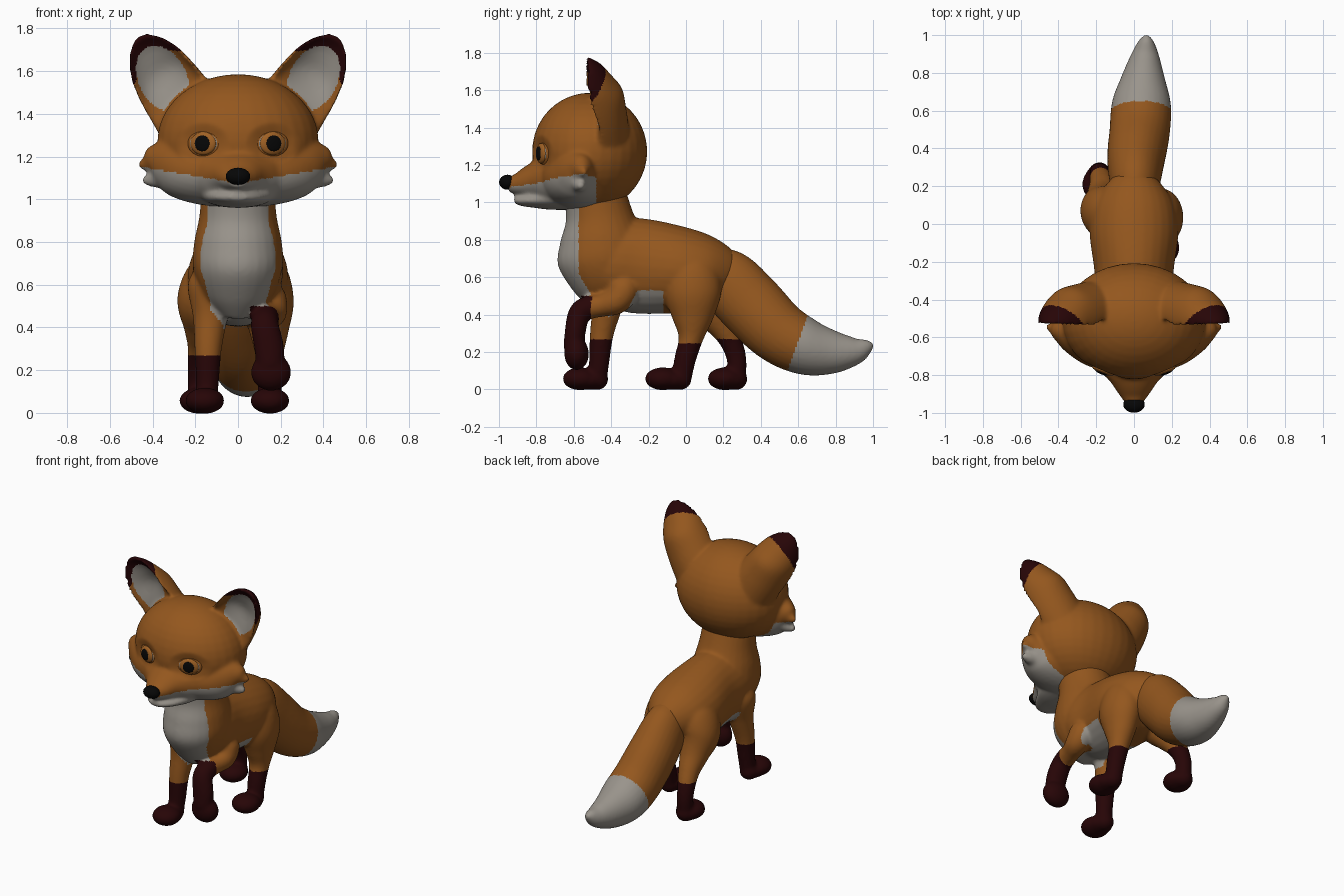
import bpy, bmesh, math
from mathutils import Vector, Matrix
from mathutils.bvhtree import BVHTree

if "Cube" in bpy.data.objects:
    bpy.data.objects.remove(bpy.data.objects["Cube"])


def material(name, rgb):
    m = bpy.data.materials.new(name)
    m.diffuse_color = (*rgb, 1)
    m.use_nodes = True
    m.node_tree.nodes["Principled BSDF"].inputs["Base Color"].default_value = m.diffuse_color
    return m


FUR, CREAM, SOCK, BLACK, IRIS = range(5)
MATS = [material("orange fur", (0.295, 0.095, 0.013)),
        material("cream fur", (0.32, 0.295, 0.26)),
        material("dark brown fur", (0.02, 0.0015, 0.002)),
        material("black", (0.002, 0.002, 0.002)),
        material("amber iris", (0.35, 0.12, 0.018))]


def spline(pts, steps=6):
    """Catmull-Rom through rows of numbers."""
    rows = []
    for i in range(len(pts) - 1):
        a, b, c, d = (pts[max(0, min(len(pts) - 1, i + k))] for k in (-1, 0, 1, 2))
        for s in range(steps):
            t = s / steps
            rows.append([0.5 * (2 * q + (r - p) * t + (2 * p - 5 * q + 4 * r - w) * t * t
                                + (3 * q - p - 3 * r + w) * t ** 3)
                         for p, q, r, w in zip(a, b, c, d)])
    rows.append(list(pts[-1]))
    return rows


def loft(bm, pts, ref=(1, 0, 0), n=28):
    """Closed tube; rows are x, y, z, side radius, up radius, front shape (-1 ellipse, >0 cupped)."""
    pts = [tuple(p) + (p[3],) * (len(p) == 4) for p in pts]
    rows = spline([p + (-1,) * (len(p) == 5) for p in pts])
    rings, faces = [], []
    for i, (x, y, z, ra, rb, k) in enumerate(rows):
        tan = (Vector(rows[min(i + 1, len(rows) - 1)][:3]) - Vector(rows[max(i - 1, 0)][:3])).normalized()
        side = Vector(ref)
        side = (side - tan * side.dot(tan)).normalized()
        up = tan.cross(side)
        ring = []
        for j in range(n):
            a = 2 * math.pi * j / n
            v = math.sin(a)
            if v < -1e-6:
                v = k * abs(v) - 0.42 * max(0, k)
            ring.append(bm.verts.new(Vector((x, y, z)) + side * max(ra, .004) * math.cos(a) + up * max(rb, .004) * v))
        rings.append(ring)
    for r, q in zip(rings, rings[1:]):
        for j in range(n):
            faces.append(bm.faces.new((r[j], r[(j + 1) % n], q[(j + 1) % n], q[j])))
    faces += [bm.faces.new(rings[0][::-1]), bm.faces.new(rings[-1])]
    bmesh.ops.recalc_face_normals(bm, faces=faces)


def ball(bm, centre, radii, turn=0):
    m = Matrix.Translation(centre) @ Matrix.Rotation(turn, 4, 'Z') @ Matrix.Diagonal((*radii, 1))
    bmesh.ops.create_uvsphere(bm, u_segments=32, v_segments=20, radius=1, matrix=m)


def finish(name, bm, rule, voxel=0, soften=8):
    """Make the object, fuse its volumes, smooth it and colour its faces by a rule."""
    me = bpy.data.meshes.new(name)
    bm.to_mesh(me)
    bm.free()
    ob = bpy.data.objects.new(name, me)
    bpy.context.collection.objects.link(ob)
    if voxel:
        r = ob.modifiers.new("fuse", 'REMESH')
        r.mode, r.voxel_size = 'VOXEL', voxel
        s = ob.modifiers.new("soften", 'SMOOTH')
        s.factor, s.iterations = 0.5, soften
        dg = bpy.context.evaluated_depsgraph_get()
        me = bpy.data.meshes.new_from_object(ob.evaluated_get(dg))
        me.name = name
        ob.modifiers.clear()
        ob.data = me
    me.materials.clear()
    used = [rule(p.center, p.normal) for p in me.polygons]
    slots = sorted(set(used))
    for i in slots:
        me.materials.append(MATS[i])
    for p, u in zip(me.polygons, used):
        p.material_index = slots.index(u)
        p.use_smooth = True
    return ob


def solid(name, centre, radii, colour, turn=0):
    bm = bmesh.new()
    ball(bm, centre, radii, turn)
    return finish(name, bm, lambda c, n: colour)


# Head: skull, muzzle, lower jaw, cheek tufts and cupped ears
bm = bmesh.new()
SKULL, SKULL_R = (0, -.515, 1.272), (.378, .308, .314)
ball(bm, SKULL, SKULL_R)
loft(bm, [(0, -.55, 1.12, .30, .16), (0, -.68, 1.115, .25, .15), (0, -.76, 1.115, .20, .135),
          (0, -.83, 1.11, .13, .095), (0, -.90, 1.098, .082, .06), (0, -.95, 1.098, .045, .04)])
loft(bm, [(0, -.55, 1.04, .20, .08), (0, -.72, 1.02, .17, .06), (0, -.82, 1.012, .125, .04),
          (0, -.885, 1.01, .08, .028), (0, -.92, 1.014, .035, .014)])
for s in (-1, 1):
    loft(bm, [(0, -.58, 1.13, .22, .165), (s * .1, -.58, 1.13, .22, .165), (s * .22, -.585, 1.137, .175, .15),
              (s * .32, -.575, 1.165, .12, .13), (s * .39, -.56, 1.175, .07, .085),
              (s * .43, -.55, 1.165, .033, .04), (s * .465, -.54, 1.16, .012, .012)], ref=(0, 1, 0))
    loft(bm, [(s * .26, -.585, 1.11, .08), (s * .35, -.57, 1.103, .056), (s * .41, -.565, 1.092, .034),
              (s * .45, -.56, 1.088, .012)], ref=(0, 1, 0))
    loft(bm, [(s * .205, -.46, 1.36, .17, .16, -.6), (s * .277, -.48, 1.465, .165, .165, .05),
              (s * .343, -.505, 1.565, .151, .17, .6), (s * .39, -.52, 1.645, .13, .13, .7),
              (s * .43, -.53, 1.72, .085, .08, .6), (s * .45, -.535, 1.767, .03, .025, 0)])


def head_rule(c, n):
    x = abs(c.x)
    along = (x - .36) * .456 + (c.z - 1.56) * .89
    across = (x - .355) * .89 - (c.z - 1.57) * .456
    off_skull = sum(((p - q) / r) ** 2 for p, q, r in zip(c, SKULL, SKULL_R)) > 1.06
    if off_skull and n.y < .1 and c.z > 1.38 and (along / .165) ** 2 + (across / .112) ** 2 < 1:
        return CREAM
    if off_skull and .91 * x + c.z - 1.5 * (c.y + .535) > 1.935 and x > .2 and c.z > 1.45:
        return SOCK
    return CREAM if c.y < -.48 and c.z < 1.075 + .17 * x else FUR


head = finish("head", bm, head_rule, .0105, 10)

# Shallow eye sockets pressed into the face
for v in head.data.vertices:
    d = ((abs(v.co.x) - .165) / .13) ** 2 + ((v.co.z - 1.262) / .10) ** 2
    if d < 1 and v.co.y < -.6:
        v.co.y += .032 * (1 - d) ** 1.5

# Nose and eyes, set on the head surface
solid("nose", (0, -.955, 1.108), (.057, .044, .04), BLACK)
probe = bmesh.new()
probe.from_mesh(head.data)
tree = BVHTree.FromBMesh(probe)
probe.free()
for s, label in ((-1, "left"), (1, "right")):
    spot = tree.ray_cast(Vector((s * .158, -2, 1.262)), Vector((0, 1, 0)))[0]
    turn = s * math.radians(20)
    out = Vector((math.sin(turn), -math.cos(turn), 0))
    for part, shift, radii, colour in (("eyelid", .0, (.082, .018, .064), FUR),
                                       ("eyeball", .0, (.073, .028, .054), CREAM),
                                       ("iris", .014, (.063, .020, .054), IRIS),
                                       ("pupil", .029, (.037, .009, .037), BLACK)):
        solid(label + "_" + part, spot + out * shift, radii, colour, turn)

# Body: neck, torso and four legs with paws
bm = bmesh.new()
loft(bm, [(0, -.50, 1.10, .17, .16), (0, -.465, .93, .18, .18), (0, -.45, .80, .205, .225),
          (0, -.44, .68, .21, .245), (0, -.43, .55, .165, .18), (0, -.42, .45, .08, .1)])
loft(bm, [(0, -.62, .66, .08, .08), (0, -.52, .67, .17, .19), (0, -.40, .675, .21, .235),
          (0, -.25, .66, .21, .255), (0, -.05, .64, .235, .235), (0, .10, .62, .215, .205),
          (0, .20, .60, .15, .155), (0, .27, .57, .07, .07)])
legs = [[(-.115, -.40, .68, .06), (-.125, -.40, .60, .11), (-.13, -.42, .45, .082), (-.14, -.45, .30, .064),
         (-.143, -.463, .16, .055), (-.15, -.475, .05, .052)],
        [(.125, -.31, .62, .05), (.14, -.33, .54, .085), (.155, -.375, .475, .075), (.14, -.45, .45, .062),
         (.128, -.52, .438, .063), (.126, -.57, .405, .066, .06), (.145, -.592, .31, .07, .056),
         (.152, -.60, .22, .065, .055)],
        [(.09, .03, .74, .04), (.115, .03, .66, .11, .13), (.14, .035, .52, .122, .155), (.145, .035, .38, .092, .11),
         (.147, .025, .27, .066), (.148, -.005, .16, .058), (.15, -.025, .05, .053)],
        [(-.09, .04, .74, .04), (-.12, .05, .66, .11, .13), (-.158, .07, .53, .127, .14), (-.162, .14, .41, .095),
         (-.168, .205, .32, .07), (-.178, .248, .24, .058), (-.183, .272, .15, .052), (-.183, .27, .05, .05)]]
for path in legs:
    loft(bm, path)
for x, heel, toe in ((-.155, -.475, -.565), (.15, -.03, -.125), (-.183, .268, .21)):
    ball(bm, (x, heel, .054), (.06, .06, .057))
    ball(bm, (x, (heel + toe) / 2, .05), (.078, .08, .052))
    ball(bm, (x, toe, .057), (.092, .095, .061))
ball(bm, (.155, -.585, .19), (.095, .066, .087))


def body_rule(c, n):
    x = abs(c.x)
    raised = c.x > .055 and c.y < -.505 and c.z < .50
    if raised or c.z < .245 or (c.z < .27 and (c.y > .15 or c.y < -.35)):
        return SOCK
    if c.y < -.575 + .6 * max(0, .62 - c.z) and c.z > .4 and x < min(.18, .18 - .8 * (.55 - c.z)):
        return CREAM
    if c.z < .53 and -.33 < c.y < -.12:
        return FUR if c.x > .08 and c.y < -.30 + .5 * (c.z - .45) else CREAM
    return CREAM if .39 < c.z < .48 and x < .07 and -.6 < c.y <= -.31 else FUR


finish("body_and_legs", bm, body_rule, .0105, 10)

# Tail with a cream tip
bm = bmesh.new()
loft(bm, [(0, .08, .65, .08, .08), (.004, .20, .60, .127, .162), (.01, .34, .46, .152, .177),
          (.03, .49, .31, .16, .168), (.04, .64, .228, .156, .152), (.05, .78, .20, .114, .119),
          (.06, .90, .205, .072, .077), (.065, .97, .23, .038, .04), (.066, 1.003, .242, .008, .008)])
finish("tail", bm, lambda c, n: CREAM if c.y > .505 + .37 * c.z else FUR, .0105)
